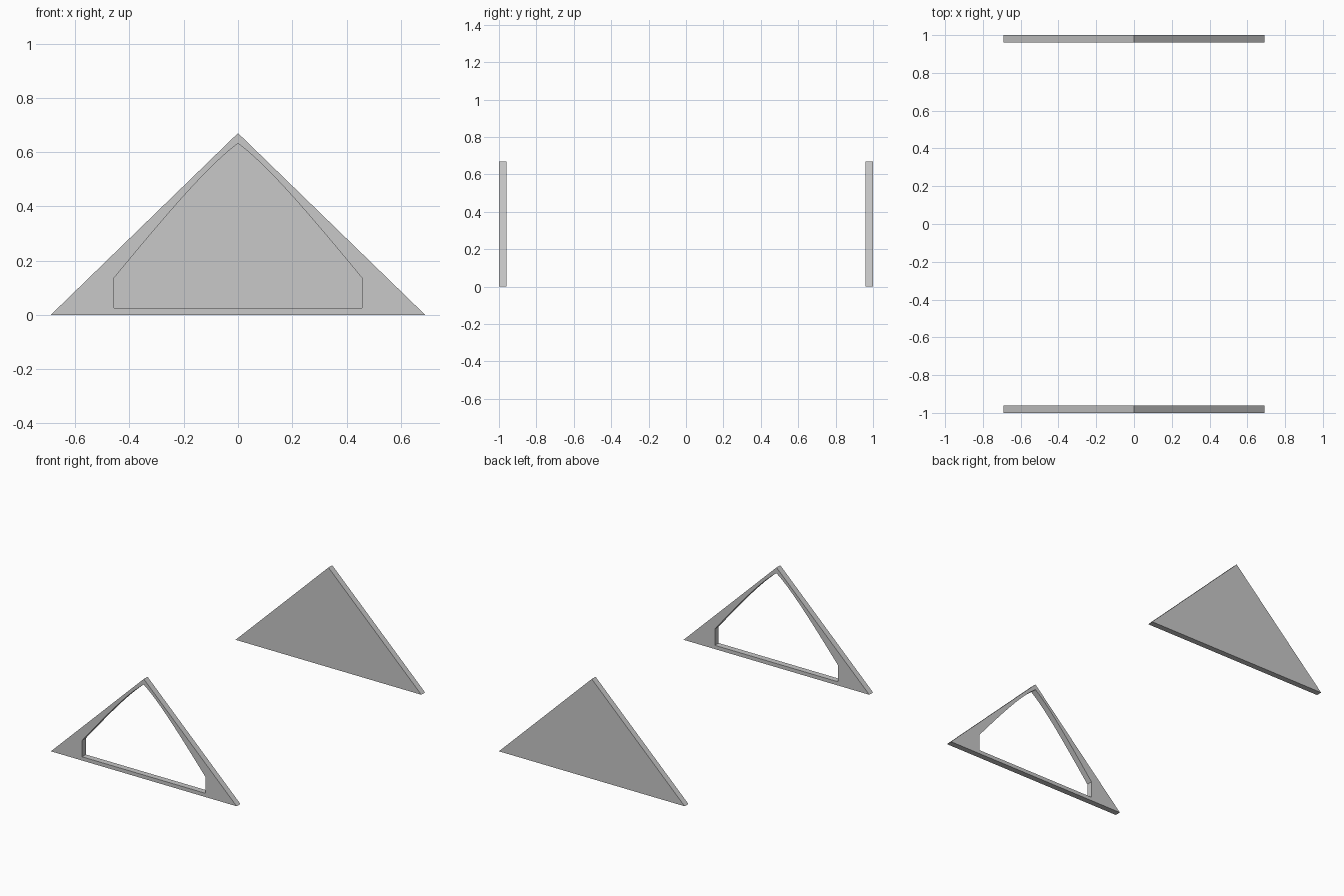
import bpy
import math

if "Cube" in bpy.data.objects:
    bpy.data.objects.remove(bpy.data.objects["Cube"])

HALF_W, HEIGHT, DEPTH = 0.69, 0.67, 0.04

grey = bpy.data.materials.new("light_grey")
grey.diffuse_color = (0.58, 0.58, 0.58, 1)
grey.use_nodes = True
grey.node_tree.nodes["Principled BSDF"].inputs["Base Color"].default_value = grey.diffuse_color


def bezier(p0, p1, p2, p3, steps=10):
    pts = []
    for i in range(steps + 1):
        t = i / steps
        w = ((1 - t) ** 3, 3 * t * (1 - t) ** 2, 3 * t * t * (1 - t), t ** 3)
        pts.append(tuple(sum(k * p[a] for k, p in zip(w, (p0, p1, p2, p3)))
                         for a in (0, 1)))
    return pts


def panel(name, y, outlines):
    """Upright plate from closed x-z outlines; inner outlines become holes."""
    curve = bpy.data.curves.new(name, 'CURVE')
    curve.dimensions = '2D'
    curve.fill_mode = 'BOTH'
    curve.extrude = DEPTH / 2
    for pts in outlines:
        spline = curve.splines.new('POLY')
        spline.points.add(len(pts) - 1)
        for point, (x, z) in zip(spline.points, pts):
            point.co = (x, z, 0, 1)
        spline.use_cyclic_u = True
    curve.materials.append(grey)
    obj = bpy.data.objects.new(name, curve)
    bpy.context.collection.objects.link(obj)
    obj.location.y = y
    obj.rotation_euler.x = math.pi / 2
    bpy.ops.object.select_all(action='DESELECT')
    obj.select_set(True)
    bpy.context.view_layer.objects.active = obj
    bpy.ops.object.convert(target='MESH')
    bpy.ops.object.shade_smooth_by_angle(angle=math.radians(30))


triangle = [(-HALF_W, 0), (HALF_W, 0), (0, HEIGHT)]

# Opening: flat sill, short upright sides, gently bowed slopes
slope = bezier((0.458, 0.135), (0.30, 0.325), (0.12, 0.545), (0, 0.632))
right = [(0.458, 0.025)] + slope
opening = right + [(-x, z) for x, z in reversed(right[:-1])]

# Open front gable and solid back gable
panel("front_gable_frame", -1 + DEPTH / 2, [triangle, opening])
panel("back_gable_panel", 1 - DEPTH / 2, [triangle])
